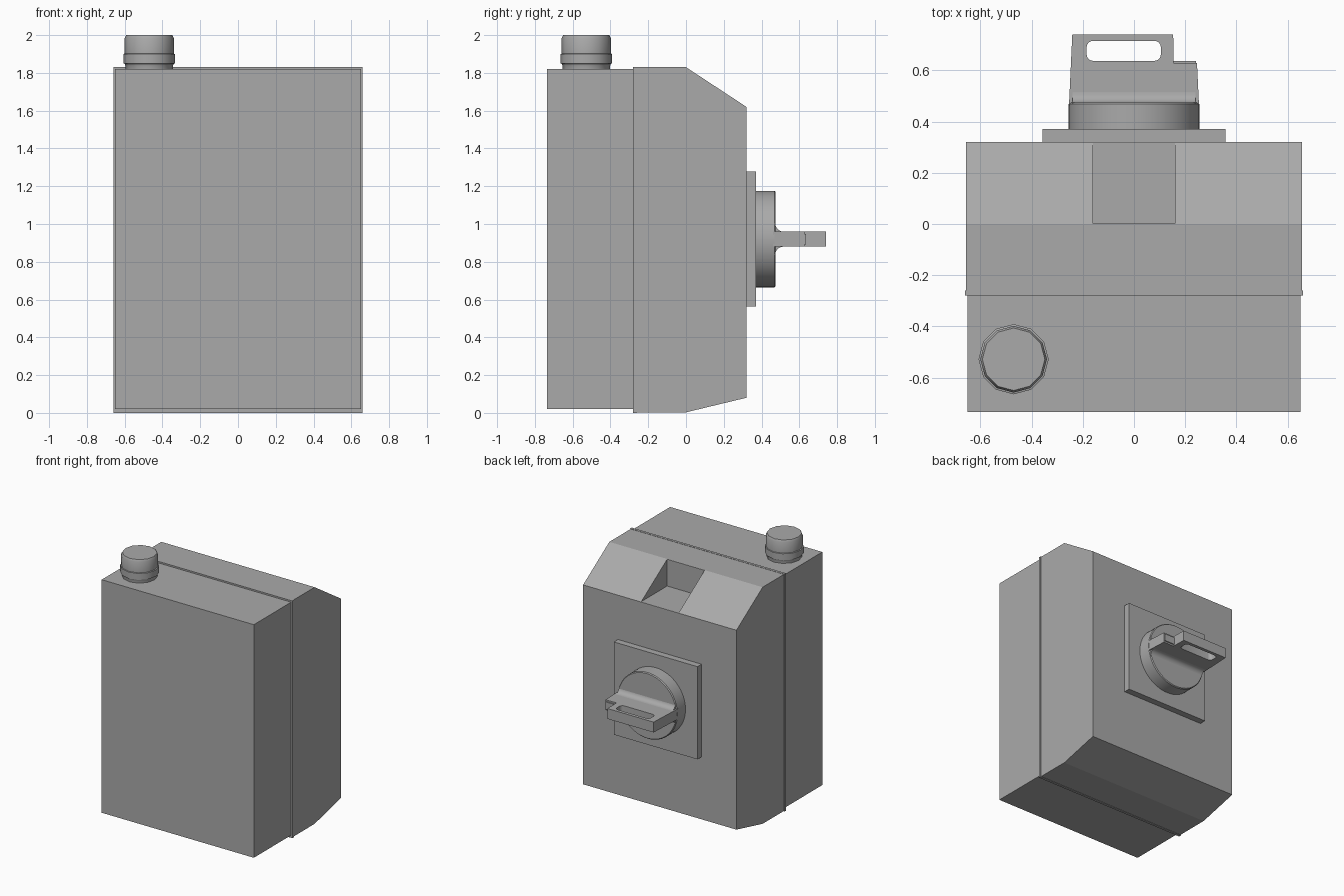
import bpy, bmesh, math
from mathutils import Matrix, Vector

cube = bpy.data.objects.get("Cube")
if cube:
    bpy.data.objects.remove(cube, do_unlink=True)

grey = bpy.data.materials.new("plain grey")
grey.use_nodes = True
GREY = (0.4, 0.4, 0.4, 1.0)
grey.diffuse_color = GREY
grey.node_tree.nodes["Principled BSDF"].inputs["Base Color"].default_value = GREY


def finish(name, bm, smooth=False):
    """Turn a bmesh into a named grey object."""
    bmesh.ops.recalc_face_normals(bm, faces=bm.faces[:])
    mesh = bpy.data.meshes.new(name)
    bm.to_mesh(mesh)
    bm.free()
    mesh.materials.append(grey)
    obj = bpy.data.objects.new(name, mesh)
    bpy.context.collection.objects.link(obj)
    if smooth:
        bpy.ops.object.select_all(action='DESELECT')
        obj.select_set(True)
        bpy.context.view_layer.objects.active = obj
        bpy.ops.object.shade_smooth_by_angle(angle=math.radians(35))
    return obj


def box(name, x0, x1, y0, y1, z0, z1):
    bm = bmesh.new()
    size = Matrix.Diagonal((x1 - x0, y1 - y0, z1 - z0, 1))
    mid = Matrix.Translation(((x0 + x1) / 2, (y0 + y1) / 2, (z0 + z1) / 2))
    bmesh.ops.create_cube(bm, size=1, matrix=mid @ size)
    return finish(name, bm)


def extrude_side(name, profile, half_width, smooth=False):
    """Extrude a (y, z) outline along x, symmetric about x = 0."""
    bm = bmesh.new()
    face = bm.faces.new([bm.verts.new((-half_width, y, z)) for y, z in profile])
    new = bmesh.ops.extrude_face_region(bm, geom=[face])["geom"]
    bmesh.ops.translate(bm, vec=(2 * half_width, 0, 0),
                        verts=[g for g in new if isinstance(g, bmesh.types.BMVert)])
    return finish(name, bm, smooth)


def lathe(name, profile, sides, matrix):
    """Stack rings of (radius, height) around local z and cap both ends."""
    bm = bmesh.new()
    rings = []
    for r, h in profile:
        rings.append([bm.verts.new((r * math.cos(2 * math.pi * i / sides),
                                    r * math.sin(2 * math.pi * i / sides), h))
                      for i in range(sides)])
    for low, high in zip(rings, rings[1:]):
        for i in range(sides):
            j = (i + 1) % sides
            bm.faces.new((low[i], low[j], high[j], high[i]))
    bm.faces.new(rings[0])
    bm.faces.new(rings[-1])
    bm.transform(matrix)
    return finish(name, bm, True)


# Housing: rear box, and a slightly larger cover with sloped top and bottom
box("base_housing", -0.65, 0.65, -0.735, -0.27, 0.02, 1.82)
cover = extrude_side("cover", [(-0.28, 0.003), (0, 0.003), (0.32, 0.08),
                               (0.32, 1.62), (0, 1.83), (-0.28, 1.83)], 0.655)
box("cover_lip", -0.66, 0.66, -0.28, -0.26, 0.0, 1.832)

# Square recess cut into the cover's slope
cutter = box("recess_cutter", -0.16, 0.16, 0.002, 0.5, 1.622, 2.0)
cutter.hide_render = True
cut = cover.modifiers.new("recess", 'BOOLEAN')
cut.operation = 'DIFFERENCE'
cut.solver = 'EXACT'
cut.object = cutter
graph = bpy.context.evaluated_depsgraph_get()
cut_mesh = bpy.data.meshes.new_from_object(cover.evaluated_get(graph))
cover.modifiers.clear()
cover.data = cut_mesh
bpy.data.objects.remove(cutter, do_unlink=True)

# Cable gland on top
lathe("cable_gland", [(0.125, 1.81), (0.125, 1.835), (0.13, 1.848), (0.137, 1.85),
                      (0.137, 1.90), (0.13, 1.902), (0.13, 1.985), (0.122, 2.0)],
      12, Matrix.Translation((-0.47, -0.528, 0)))

# Switch plate and round knob
KZ = 0.92
box("switch_plate", -0.357, 0.357, 0.31, 0.37, KZ - 0.358, KZ + 0.358)
lathe("knob", [(0.255, 0.36), (0.255, 0.468), (0.249, 0.475)], 64,
      Matrix.Translation((0, 0, KZ)) @ Matrix.Rotation(math.radians(-90), 4, 'X'))

# Concave flare where the grip meets the knob
R = 0.042
arc = [(0.515 - R * math.sin(a), 0.04 + R - R * math.cos(a))
       for a in (math.radians(15 * i) for i in range(7))]
flare = [(0.515, 0.04)] + arc[1:] + [(0.46, 0.04 + R)]
outline = [(y, KZ + z) for y, z in flare] + [(y, KZ - z) for y, z in reversed(flare)]
extrude_side("grip_flare", outline, 0.241, True)

# Flat grip with a stepped corner and a rounded slot
grip = [(-0.254, 0.46), (0.254, 0.46), (0.246, 0.628), (0.155, 0.628),
        (0.153, 0.74), (-0.241, 0.74)]
slot = []
for cx, cy, start in ((0.08, 0.69, 0), (-0.16, 0.69, 90),
                      (-0.16, 0.662, 180), (0.08, 0.662, 270)):
    for step in range(5):
        a = math.radians(start + 22.5 * step)
        slot.append((cx + 0.025 * math.cos(a), cy + 0.025 * math.sin(a)))
bm = bmesh.new()
edges = []
for loop in (grip, slot):
    verts = [bm.verts.new((x, y, KZ - 0.04)) for x, y in loop]
    edges += [bm.edges.new((verts[i - 1], verts[i])) for i in range(len(verts))]
bmesh.ops.triangle_fill(bm, use_beauty=True, edges=edges, normal=Vector((0, 0, 1)))
new = bmesh.ops.extrude_face_region(bm, geom=bm.faces[:])["geom"]
bmesh.ops.translate(bm, vec=(0, 0, 0.08),
                    verts=[g for g in new if isinstance(g, bmesh.types.BMVert)])
finish("grip", bm, True)

# Small locking tab on the grip's step
box("locking_tab", 0.15, 0.242, 0.62, 0.636, KZ - 0.028, KZ + 0.028)
